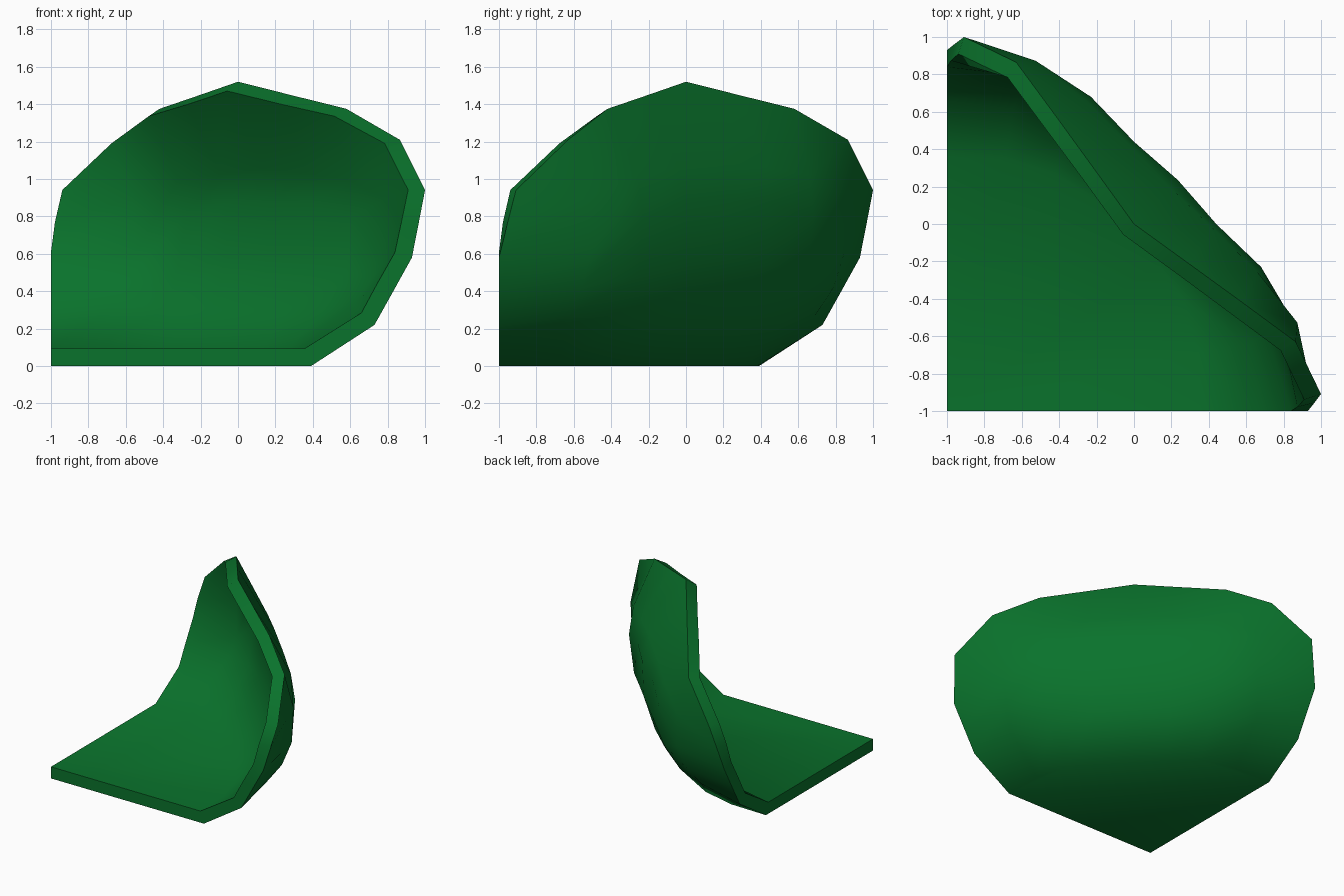
import bpy, bmesh, math
from mathutils import Vector

if "Cube" in bpy.data.objects:
    bpy.data.objects.remove(bpy.data.objects["Cube"])

THICK = 0.095
R2 = math.sqrt(2)

# Half rows of the outer skin, from floor edge to top rim.
# Each point: (sideways from the symmetry plane, outward along the diagonal, height)
ROWS = [
    [(0, 0.0, 0), (0.25, -0.01, 0), (0.50, -0.06, 0), (0.75, -0.21, 0), (0.983, -0.431, 0)],
    [(0, 0.235, 0.31), (0.30, 0.21, 0.29), (0.60, 0.15, 0.25), (0.93, 0.045, 0.27), (1.223, -0.191, 0.22)],
    [(0, 0.318, 0.58), (0.31, 0.305, 0.55), (0.64, 0.28, 0.48), (0.95, 0.165, 0.42), (1.294, -0.12, 0.40)],
    [(0, 0.332, 0.88), (0.311, 0.311, 0.88), (0.643, 0.318, 0.80), (0.958, 0.237, 0.60), (1.365, -0.05, 0.58)],
    [(0, 0.275, 1.09), (0.33, 0.282, 1.06), (0.65, 0.285, 1.02), (0.99, 0.245, 0.90), (1.358, 0.007, 0.76)],
    [(0, 0.0, 1.52), (0.354, 0.057, 1.447), (0.707, 0.113, 1.375), (1.057, 0.166, 1.21), (1.35, 0.064, 0.94)],
]


def place(w, u, z):
    x, y = (u + w) / R2, (u - w) / R2
    snap = lambda c: -1.0 if c < -0.98 else c
    return Vector((snap(x), snap(y), z))


# Outer skin: mirrored grid plus the flat floor panel
bm = bmesh.new()
grid = []
for row in ROWS:
    full = [(-w, u, z) for w, u, z in reversed(row[1:])] + row
    grid.append([bm.verts.new(place(*p)) for p in full])
for a, b in zip(grid, grid[1:]):
    for i in range(len(a) - 1):
        bm.faces.new((a[i + 1], a[i], b[i], b[i + 1]))
corner = bm.verts.new((-1, -1, 0))
floor = bm.faces.new([corner] + grid[0])
bmesh.ops.recalc_face_normals(bm, faces=bm.faces[:])
bm.normal_update()
if floor.normal.z > 0:
    bmesh.ops.reverse_faces(bm, faces=bm.faces[:])
    bm.normal_update()

# Inner skin: offset along normals, keeping the cut sides and the floor flat
outer_faces = bm.faces[:]
rim = [e for e in bm.edges if e.is_boundary]
inner = {}
for v in bm.verts[:]:
    n = v.normal.copy()
    if v.co.x < -0.999:
        n.x = 0
    if v.co.y < -0.999:
        n.y = 0
    n.normalize()
    if v.co.z == 0:
        n /= abs(n.z)
    inner[v] = bm.verts.new(v.co - n * THICK)
for f in outer_faces:
    bm.faces.new([inner[v] for v in reversed(f.verts)])

# Edge strip joining both skins
for e in rim:
    a, b = e.verts
    bm.faces.new((a, b, inner[b], inner[a]))
bmesh.ops.recalc_face_normals(bm, faces=bm.faces[:])

mesh = bpy.data.meshes.new("curved_shell")
bm.to_mesh(mesh)
bm.free()
obj = bpy.data.objects.new("curved_shell", mesh)
bpy.context.collection.objects.link(obj)

green = bpy.data.materials.new("deep_green")
green.diffuse_color = (0.003, 0.17, 0.025, 1)
green.use_nodes = True
green.node_tree.nodes["Principled BSDF"].inputs["Base Color"].default_value = green.diffuse_color
mesh.materials.append(green)

bpy.context.view_layer.objects.active = obj
obj.select_set(True)
bpy.ops.object.shade_smooth_by_angle(angle=math.radians(68))
